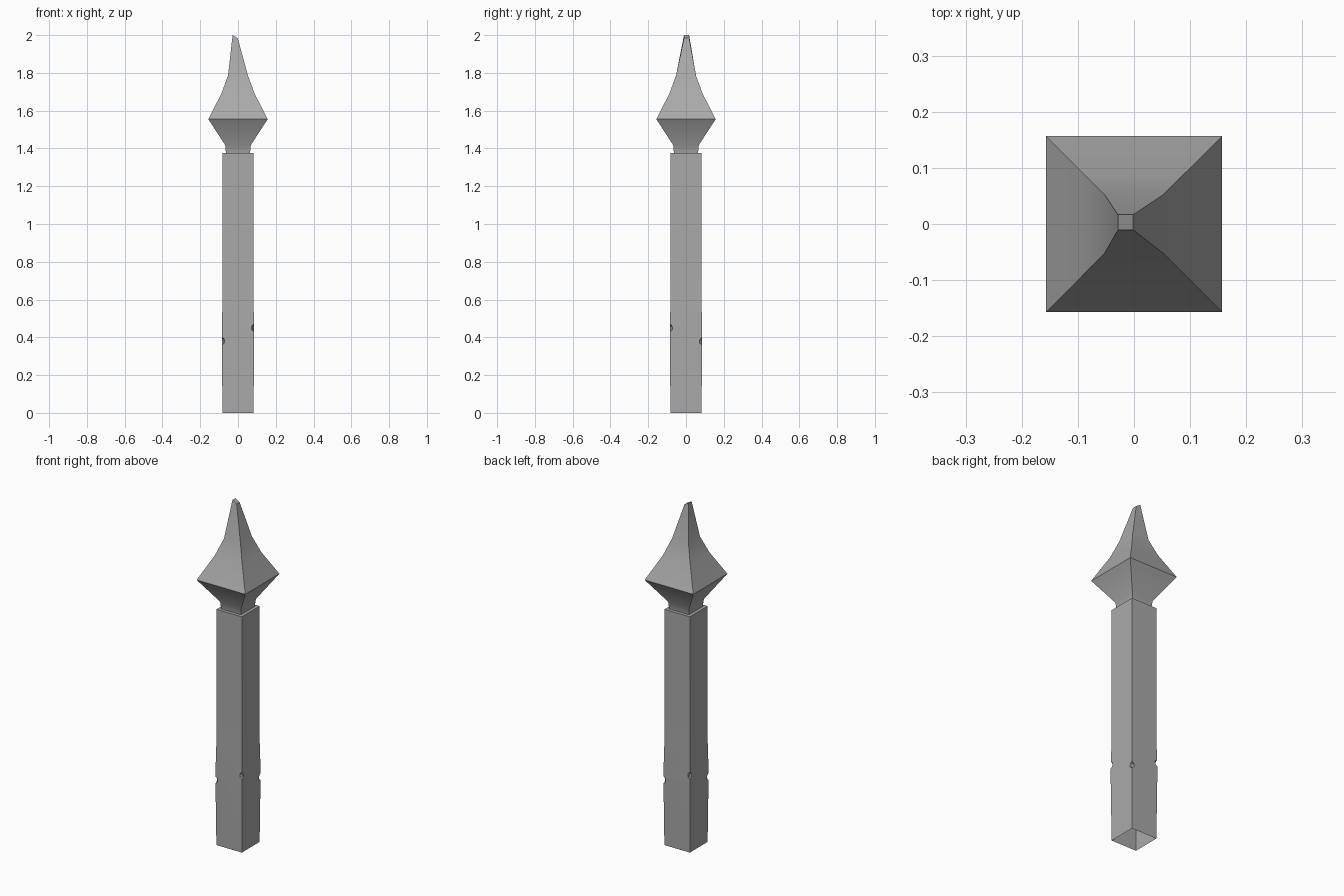
import bpy, bmesh, math
from mathutils import Vector

cube = bpy.data.objects.get("Cube")
if cube:
    bpy.data.objects.remove(cube, do_unlink=True)

CORNERS = [(-1, -1), (1, -1), (1, 1), (-1, 1)]

stone = bpy.data.materials.new("grey stone")
stone.use_nodes = True
stone.diffuse_color = (0.4, 0.4, 0.4, 1)
stone.node_tree.nodes["Principled BSDF"].inputs["Base Color"].default_value = (0.4, 0.4, 0.4, 1)


def make_object(name, bm):
    bmesh.ops.recalc_face_normals(bm, faces=bm.faces)
    mesh = bpy.data.meshes.new(name)
    bm.to_mesh(mesh)
    bm.free()
    mesh.materials.append(stone)
    obj = bpy.data.objects.new(name, mesh)
    bpy.context.collection.objects.link(obj)
    return obj


def square_loft(profile):
    """Stack square rings of (half width, height) and cap both ends."""
    bm = bmesh.new()
    rings = [[bm.verts.new((sx * r, sy * r, z)) for sx, sy in CORNERS] for r, z in profile]
    for low, high in zip(rings, rings[1:]):
        for i in range(4):
            j = (i + 1) % 4
            bm.faces.new((low[i], low[j], high[j], high[i]))
    bm.faces.new(rings[0])
    bm.faces.new(rings[-1])
    return bm, rings


def remove_bottom(obj):
    bm = bmesh.new()
    bm.from_mesh(obj.data)
    lowest = min(v.co.z for v in bm.verts)
    caps = [f for f in bm.faces if all(v.co.z < lowest + 1e-4 for v in f.verts)]
    bmesh.ops.delete(bm, geom=caps, context="FACES")
    bm.to_mesh(obj.data)
    bm.free()


# Square shaft, very slightly swollen around the worn band
bm, _ = square_loft([(0.082, 0), (0.086, 0.41), (0.082, 0.6), (0.082, 1.375)])
shaft = make_object("shaft", bm)

# Small chips bitten out of the four corners, alternating in height
bm = bmesh.new()
for i, (sx, sy) in enumerate(CORNERS):
    centre = Vector((sx * 0.088, sy * 0.088, 0.45 if i % 2 else 0.38))
    made = bmesh.ops.create_icosphere(bm, subdivisions=1, radius=0.02)
    for v in made["verts"]:
        v.co = centre + Vector((v.co.x, v.co.y, v.co.z * 1.2))
chips = make_object("corner_chips", bm)
cut = shaft.modifiers.new("chipped corners", "BOOLEAN")
cut.operation = "DIFFERENCE"
cut.solver = "EXACT"
cut.object = chips
bpy.context.view_layer.update()
shaft_eval = shaft.evaluated_get(bpy.context.evaluated_depsgraph_get())
chipped = bpy.data.meshes.new_from_object(shaft_eval)
shaft.modifiers.clear()
shaft.data = chipped
bpy.data.objects.remove(chips, do_unlink=True)

# The shaft is hollow and open at its foot
remove_bottom(shaft)

# Spearhead finial: neck, flared underside, concave spire with a bent tip
bm, rings = square_loft([(0.063, 1.37), (0.068, 1.418), (0.157, 1.555),
                         (0.088, 1.69), (0.053, 1.785), (0.0135, 1.99)])
for v in rings[-1]:
    v.co += Vector((-0.015, 0.003, 0.01 if v.co.x < 0 else -0.006))
finial = make_object("finial", bm)

for obj in (shaft, finial):
    bpy.ops.object.select_all(action="DESELECT")
    obj.select_set(True)
    bpy.context.view_layer.objects.active = obj
    bpy.ops.object.shade_smooth_by_angle(angle=math.radians(30))
